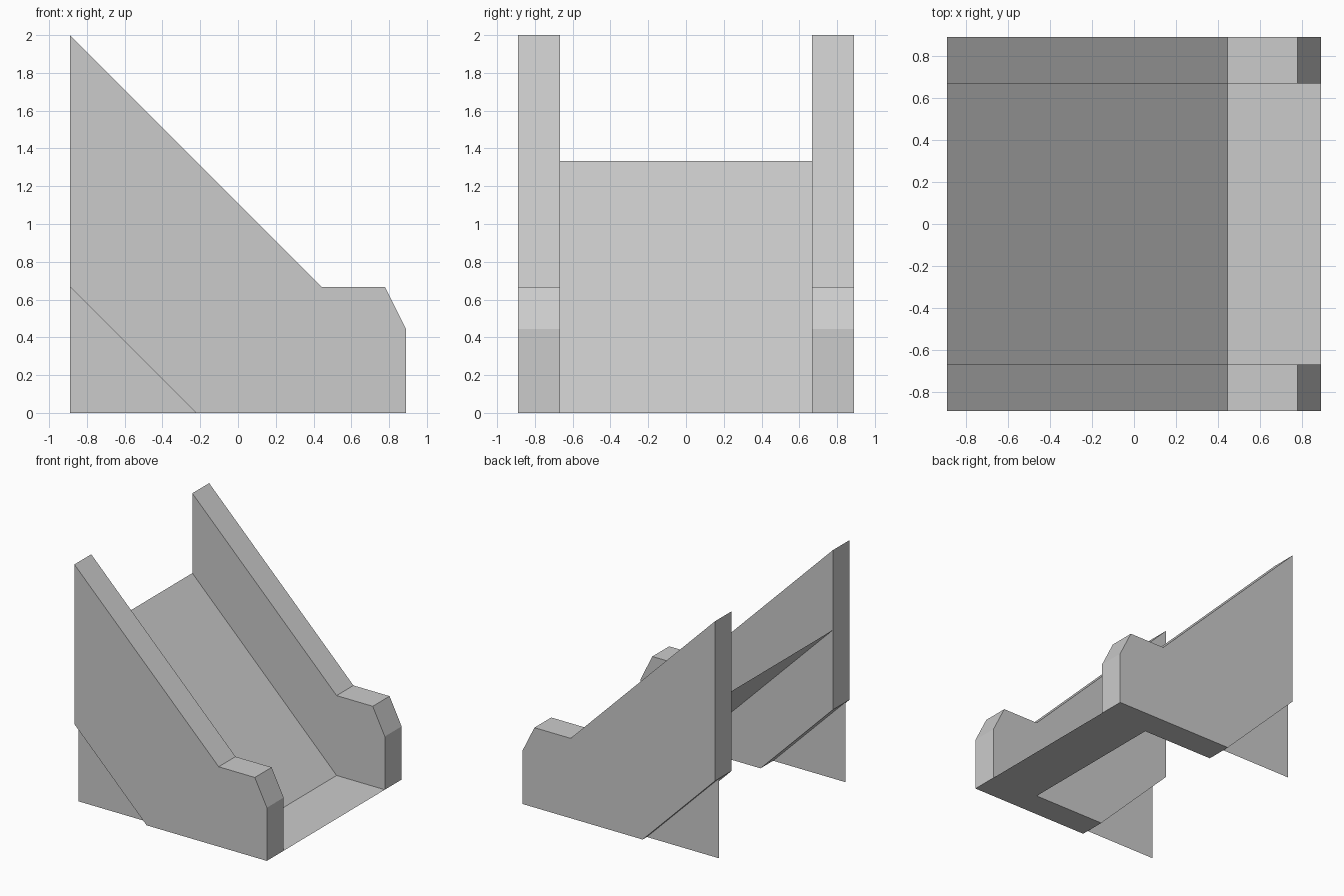
import bpy
import bmesh

default = bpy.data.objects.get("Cube")
if default:
    bpy.data.objects.remove(default, do_unlink=True)

# One flat colour
grey = bpy.data.materials.new("light_grey")
grey.use_nodes = True
colour = (0.6, 0.6, 0.6, 1)
grey.diffuse_color = colour
grey.node_tree.nodes["Principled BSDF"].inputs["Base Color"].default_value = colour

HALF = 0.889      # half of the footprint
INNER = 0.667     # inner face of the side walls
BRACE = 0.833     # plane of the thin braces


def finish(name, bm):
    mesh = bpy.data.meshes.new(name)
    bm.to_mesh(mesh)
    bm.free()
    mesh.materials.append(grey)
    obj = bpy.data.objects.new(name, mesh)
    bpy.context.collection.objects.link(obj)
    return obj


def side_profile(name, points, y, depth=0):
    """Flat x-z outline at y, extruded along y when depth is set."""
    bm = bmesh.new()
    face = bm.faces.new([bm.verts.new((x, y, z)) for x, z in points])
    if depth:
        new = bmesh.ops.extrude_face_region(bm, geom=[face])["geom"]
        verts = [v for v in new if isinstance(v, bmesh.types.BMVert)]
        bmesh.ops.translate(bm, verts=verts, vec=(0, depth, 0))
        bmesh.ops.recalc_face_normals(bm, faces=bm.faces)
    elif y > 0:
        bmesh.ops.reverse_faces(bm, faces=bm.faces)
    return finish(name, bm)


wall = [(-HALF, 0.667), (-0.222, 0), (HALF, 0), (HALF, 0.444),
        (0.778, 0.667), (0.444, 0.667), (-HALF, 2)]
brace = [(-HALF, 0), (-0.222, 0), (-HALF, 0.667)]

# Side walls and the thin triangular braces beneath them
for label, side in (("front", -1), ("back", 1)):
    side_profile(label + "_side_wall", wall, side * INNER, side * (HALF - INNER))
    side_profile(label + "_brace", brace, side * BRACE)

# Sloping bed and flat landing, a single thin sheet
bm = bmesh.new()
rows = [[bm.verts.new((x, y, z)) for y in (-INNER, INNER)]
        for x, z in ((-HALF, 1.333), (0.444, 0), (HALF, 0))]
for a, b in zip(rows, rows[1:]):
    bm.faces.new((a[0], b[0], b[1], a[1]))
finish("ramp_bed", bm)
